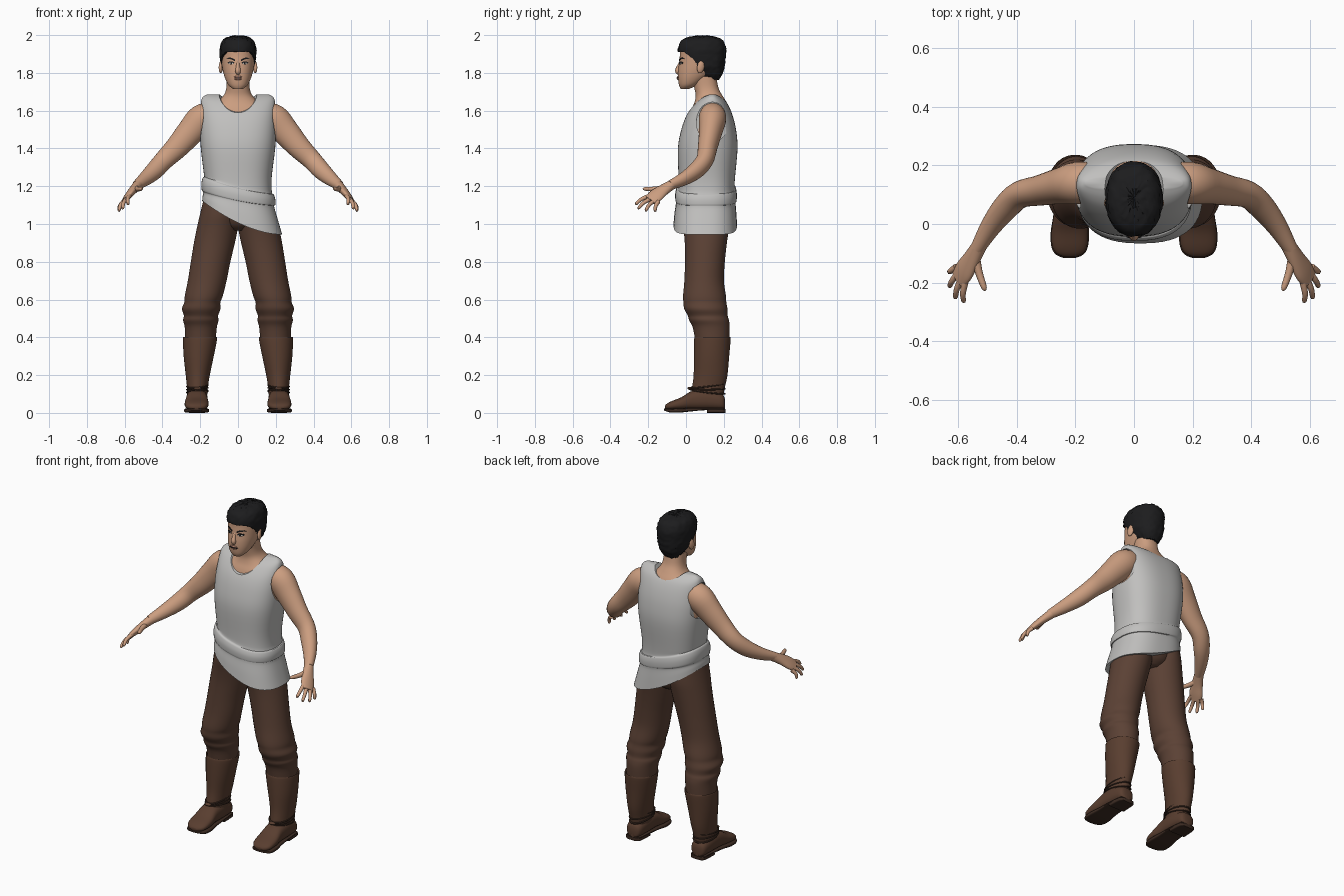
import bpy, bmesh, math, random
from mathutils import Vector

if "Cube" in bpy.data.objects:
    bpy.data.objects.remove(bpy.data.objects["Cube"])
random.seed(4)
made = []


def material(name, *rgb):
    m = bpy.data.materials.new(name)
    m.use_nodes = True
    m.diffuse_color = (*rgb, 1)
    m.node_tree.nodes["Principled BSDF"].inputs["Base Color"].default_value = (*rgb, 1)
    return m


SKIN = material("tan_skin", .60, .34, .215)
SHIRT = material("light_grey_cloth", .53, .525, .515)
PANTS = material("brown_trousers", .105, .053, .035)
BOOT = material("brown_leather", .1, .048, .029)
SOLE = material("dark_sole", .045, .024, .016)
HAIR = material("black_hair", .012, .012, .013)
LIP = material("lip", .42, .21, .15)
WHITE = material("eye_white", .6, .56, .52)


def add(name, bm, mat):
    bmesh.ops.recalc_face_normals(bm, faces=bm.faces)
    me = bpy.data.meshes.new(name)
    bm.to_mesh(me)
    bm.free()
    ob = bpy.data.objects.new(name, me)
    bpy.context.collection.objects.link(ob)
    me.materials.append(mat)
    made.append(ob)
    return ob


def smooth_rows(rows, sub):
    """Catmull-Rom interpolation of every column."""
    out = []
    for i in range(len(rows) - 1):
        quad = [rows[max(i - 1, 0)], rows[i], rows[i + 1], rows[min(i + 2, len(rows) - 1)]]
        for k in range(sub):
            t = k / sub
            out.append([b + .5 * t * (c - a + t * (2*a - 5*b + 4*c - d + t * (3*(b - c) + d - a)))
                        for a, b, c, d in zip(*quad)])
    return out + [list(rows[-1])]


def skin_rings(name, rings, mat, side=1):
    bm = bmesh.new()
    loops = [[bm.verts.new((p[0] * side, p[1], p[2])) for p in r] for r in rings]
    n = len(loops[0])
    for a, b in zip(loops, loops[1:]):
        for i in range(n):
            bm.faces.new((a[i], a[(i + 1) % n], b[(i + 1) % n], b[i]))
    for ring in (loops[0], loops[-1]):
        mid = bm.verts.new(sum((v.co for v in ring), Vector()) / n)
        for i in range(n):
            bm.faces.new((ring[i], ring[(i + 1) % n], mid))
    return add(name, bm, mat)


def circle(n, e):
    for i in range(n):
        a = 2 * math.pi * (i + .5) / n
        c, s = math.cos(a), math.sin(a)
        yield math.copysign(abs(c) ** (2 / e), c), math.copysign(abs(s) ** (2 / e), s)


def column(name, rows, mat, side=1, e=2.0, n=32, sub=4):
    """Upright loft; rows are z, centre x, centre y, radius x, radius y, optional tilt."""
    rings = []
    for z, cx, cy, rx, ry, *tilt in smooth_rows(rows, sub):
        ring = [Vector((cx + rx * c, cy + ry * s, z)) for c, s in circle(n, e)]
        for p in ring:
            if tilt:
                p.z += tilt[0] * max(0, (.22 - p.x) / .4) ** 1.7
        rings.append(ring)
    return skin_rings(name, rings, mat, side)


def lengthwise(name, rows, mat, side=1, e=2.5, sub=4):
    """Loft along y; rows are y, centre x, half width, bottom z, top z."""
    rings = [[(cx + w * c, y, (a + b) / 2 + (b - a) / 2 * s) for c, s in circle(24, e)]
             for y, cx, w, a, b in smooth_rows(rows, sub)]
    return skin_rings(name, rings, mat, side)


def limb(name, rows, mat, side=1, n=20, sub=4):
    """Tube along a path; rows are x, y, z, wide radius, thin radius."""
    rows = smooth_rows(rows, sub)
    pts = [Vector(r[:3]) for r in rows]
    rings = []
    for i, r in enumerate(rows):
        t = (pts[min(i + 1, len(pts) - 1)] - pts[max(i - 1, 0)]).normalized()
        v = Vector((1, 0, 1))
        v = (v - t * v.dot(t)).normalized()
        u = t.cross(v)
        rings.append([pts[i] + u * r[3] * c + v * r[4] * s for c, s in circle(n, 2)])
    return skin_rings(name, rings, mat, side)


def cut(ob, cutter):
    mod = ob.modifiers.new("cut", "BOOLEAN")
    mod.object, mod.operation, mod.solver = cutter, "DIFFERENCE", "EXACT"
    dg = bpy.context.evaluated_depsgraph_get()
    mesh = bpy.data.meshes.new_from_object(ob.evaluated_get(dg))
    ob.modifiers.clear()
    ob.data = mesh
    if cutter in made:
        made.remove(cutter)
    bpy.data.objects.remove(cutter)


def cylinder(loc, rot, scale):
    bpy.ops.mesh.primitive_cylinder_add(vertices=48, radius=1, depth=1, location=loc, rotation=rot)
    bpy.context.object.scale = scale
    return bpy.context.object


def ball(name, loc, scale, mat, rot=(0, 0, 0)):
    bpy.ops.mesh.primitive_uv_sphere_add(segments=20, ring_count=12, location=loc, rotation=rot)
    ob = bpy.context.object
    ob.name, ob.scale = name, scale
    ob.data.materials.append(mat)
    made.append(ob)


# Tank top with rolled waist band and slanted hem
shirt = column("tank_top", [
    (.945, .022, .102, .212, .168, .17), (1.02, .012, .103, .2, .163, .12),
    (1.09, .004, .105, .188, .157, .075), (1.10, .003, .106, .195, .162, .075),
    (1.13, .002, .106, .196, .163, .08), (1.155, .001, .107, .189, .157, .085),
    (1.165, 0, .108, .18, .149, .085), (1.25, 0, .11, .179, .15, 0),
    (1.4, 0, .115, .197, .158, 0), (1.5, 0, .12, .202, .145, 0),
    (1.58, 0, .125, .2, .12, 0), (1.64, 0, .133, .197, .085, 0),
    (1.67, 0, .137, .188, .052, 0), (1.685, 0, .14, .165, .022, 0)], SHIRT, e=2.5, n=56)
cut(shirt, cylinder((0, .1, 1.732), (math.radians(105), 0, 0), (.112, .115, .8)))
for s in (1, -1):
    cut(shirt, cylinder((s * .27, .14, 1.54), (0, math.pi / 2, 0), (.105, .085, .19)))

# Chest, shoulders and neck under the shirt
column("chest_and_neck", [
    (1.40, 0, .118, .183, .14), (1.5, 0, .122, .187, .13), (1.57, 0, .127, .183, .11),
    (1.61, 0, .13, .165, .1), (1.645, 0, .13, .115, .085), (1.68, 0, .122, .077, .071),
    (1.72, 0, .108, .062, .064), (1.78, 0, .095, .06, .066)], SKIN, e=2.3, n=40)

# Head
head = column("head", [
    (1.715, 0, -.006, .026, .022), (1.735, 0, .012, .05, .049), (1.77, 0, .035, .068, .077),
    (1.81, 0, .06, .08, .102), (1.85, 0, .075, .086, .112), (1.89, 0, .08, .088, .113),
    (1.93, 0, .082, .086, .112), (1.965, 0, .085, .07, .095), (1.985, 0, .085, .04, .055)],
    SKIN, e=2.2, n=40)
limb("nose", [(0, -.026, 1.865, .006, .007), (0, -.037, 1.835, .011, .01),
              (0, -.044, 1.81, .014, .015), (0, -.036, 1.797, .011, .01)], SKIN, n=16)
bpy.context.view_layer.update()


def decal(name, outline, mat, lift=.002):
    """Thin plate laid on the front of the head."""
    bm = bmesh.new()
    verts = []
    for x, z in outline:
        hit = head.ray_cast(Vector((x, -1, z)), Vector((0, 1, 0)))[1]
        verts.append(bm.verts.new(hit - Vector((0, lift, 0))))
    face = bm.faces.new(verts)
    bmesh.ops.extrude_face_region(bm, geom=[face])
    for v in verts:
        v.co.y += lift + .002
    add(name, bm, mat)


def almond(x, z, w, h):
    return [(x + w * math.cos(a), z + h * math.sin(a))
            for a in (2 * math.pi * i / 12 for i in range(12))]


ball("upper_lip", (0, -.041, 1.778), (.022, .007, .006), LIP)
ball("lower_lip", (0, -.041, 1.768), (.019, .007, .006), LIP)
decal("mouth_line", almond(0, 1.773, .025, .0015), HAIR, .008)
for s, side in ((1, "left"), (-1, "right")):
    decal(side + "_eyelid", almond(s * .037, 1.853, .018, .008), HAIR, .002)
    decal(side + "_eye", almond(s * .037, 1.851, .013, .004), WHITE, .003)
    decal(side + "_iris", almond(s * .036, 1.852, .005, .005), HAIR, .004)
    brow = [(.016, 1.862), (.036, 1.872), (.062, 1.874), (.05, 1.881), (.034, 1.88), (.015, 1.87)]
    decal(side + "_eyebrow", [(s * x, z) for x, z in brow], HAIR, .004)
    ball(side + "_ear", (s * .09, .078, 1.832), (.011, .02, .034), SKIN, (math.radians(-12), 0, s * .3))

# Short hair cut away around the face
hair = column("hair", [
    (1.765, 0, .13, .045, .045), (1.80, 0, .118, .073, .077), (1.84, 0, .1, .089, .105),
    (1.88, 0, .087, .095, .122), (1.93, 0, .085, .096, .127), (1.97, 0, .086, .083, .11),
    (1.988, 0, .088, .056, .076), (1.997, 0, .09, .02, .03)], HAIR, e=2.2, n=48)
bm = bmesh.new()
profile = [(-.3, 1.915), (-.01, 1.91), (.03, 1.88), (.048, 1.86), (.053, 1.80),
           (.09, 1.79), (.1, 1.7), (-.3, 1.7)]
base = bm.faces.new([bm.verts.new((-.3, y, z)) for y, z in profile])
ext = bmesh.ops.extrude_face_region(bm, geom=[base])["geom"]
bmesh.ops.translate(bm, vec=(.6, 0, 0), verts=[g for g in ext if isinstance(g, bmesh.types.BMVert)])
cut(hair, add("hair_cutter", bm, HAIR))
for v in hair.data.vertices:
    v.co += Vector(random.uniform(-.003, .003) for _ in range(3))

# Hips between the legs
column("trouser_seat", [(.965, 0, .11, .05, .07), (1.0, 0, .11, .12, .11),
                        (1.08, 0, .107, .17, .132), (1.16, 0, .107, .168, .13)], PANTS)

for s, side in ((1, "left_"), (-1, "right_")):
    # Arm and hand
    limb(side + "arm", [
        (.13, .14, 1.58, .065, .065), (.19, .14, 1.555, .073, .08), (.25, .13, 1.49, .062, .073),
        (.32, .115, 1.41, .052, .062), (.39, .1, 1.34, .046, .052), (.44, .055, 1.285, .043, .048),
        (.49, -.01, 1.24, .034, .038), (.535, -.085, 1.205, .024, .026)], SKIN, s, 28)
    limb(side + "palm", [
        (.527, -.072, 1.21, .025, .027), (.555, -.12, 1.18, .034, .022),
        (.58, -.16, 1.15, .042, .018), (.6, -.19, 1.125, .036, .012)], SKIN, s)
    tips = [(.583, -.268, 1.105), (.612, -.255, 1.082), (.632, -.215, 1.07), (.632, -.165, 1.068)]
    for i, (tip, label) in enumerate(zip(tips, ("index", "middle", "ring", "little"))):
        root = Vector((.575, -.19, 1.15)).lerp(Vector((.607, -.147, 1.118)), i / 3)
        mid = root.lerp(Vector(tip), .55) + Vector((.005, -.003, .006))
        limb(side + label + "_finger", [(*root, .012, .012), (*mid, .01, .01),
                                        (*root.lerp(Vector(tip), .93), .008, .008),
                                        (*tip, .003, .003)], SKIN, s, 12)
    limb(side + "thumb", [(.545, -.1, 1.19, .017, .017), (.53, -.165, 1.185, .013, .013),
                          (.513, -.215, 1.186, .01, .01), (.508, -.228, 1.186, .003, .003)], SKIN, s, 12)
    # Trouser leg with bunched cloth at the knee
    column(side + "trouser_leg", [
        (1.14, .085, .105, .095, .135), (1.05, .097, .106, .105, .133), (.98, .109, .107, .109, .122),
        (.9, .125, .105, .109, .112), (.8, .145, .1, .105, .106), (.7, .163, .096, .103, .105),
        (.62, .181, .098, .101, .114), (.585, .189, .1, .096, .114), (.55, .195, .105, .102, .115),
        (.515, .196, .115, .091, .106), (.49, .197, .122, .094, .106), (.45, .197, .134, .085, .098),
        (.36, .2, .14, .08, .088)], PANTS, s)
    # Boot shaft with cuff
    column(side + "boot_shaft", [
        (.392, .201, .14, .08, .087), (.4, .201, .14, .087, .093), (.392, .201, .14, .091, .097),
        (.3, .208, .135, .08, .094), (.2, .213, .13, .064, .09), (.13, .215, .118, .055, .087),
        (.07, .216, .11, .052, .085)], BOOT, s)
    # Foot, sole and heel
    lengthwise(side + "boot_foot", [
        (.207, .217, .022, .02, .07), (.19, .217, .046, .016, .1), (.11, .217, .056, .016, .125),
        (.035, .218, .057, .016, .118), (-.025, .219, .063, .016, .083), (-.075, .22, .06, .016, .063),
        (-.1, .22, .046, .018, .05), (-.112, .22, .022, .022, .038)], BOOT, s)
    lengthwise(side + "sole", [
        (.2, .217, .045, .014, .026), (.1, .217, .055, .014, .026), (.03, .218, .058, .008, .026),
        (-.03, .219, .066, .002, .024), (-.08, .22, .062, .002, .022), (-.105, .22, .046, .008, .022),
        (-.116, .22, .02, .012, .022)], SOLE, s, 5)
    lengthwise(side + "heel", [(.208, .217, .034, 0, .02), (.19, .217, .049, 0, .02),
                               (.11, .217, .054, 0, .02)], SOLE, s, 5)
    # Ankle ties
    for k in range(3):
        bpy.ops.mesh.primitive_torus_add(major_radius=1, minor_radius=.07, major_segments=32, minor_segments=8,
                                         location=(s * .215, .115, .112 + .016 * k),
                                         rotation=(.12 * (k - 1), .08 * s, 0))
        tie = bpy.context.object
        tie.name, tie.scale = side + "ankle_tie", (.056, .089, .06)
        tie.data.materials.append(SOLE)
        made.append(tie)
    ball(side + "tie_knot", (s * .215, .02, .13), (.022, .012, .008), BOOT)

# Smooth shading with crisp cut edges
bpy.ops.object.select_all(action="DESELECT")
for ob in made:
    ob.select_set(True)
bpy.context.view_layer.objects.active = shirt
bpy.ops.object.shade_smooth_by_angle(angle=math.radians(42))
